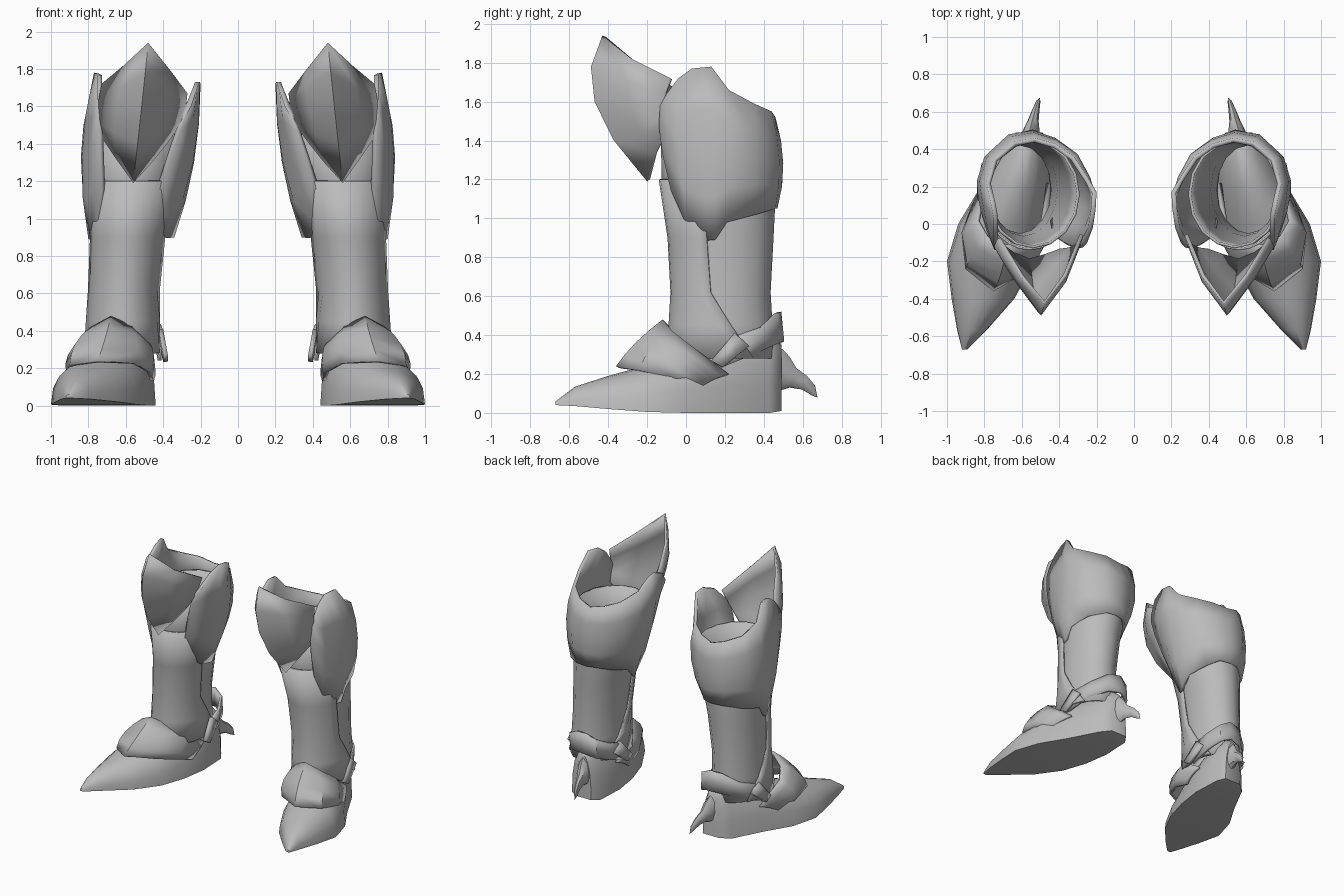
import bpy, math
from mathutils import Vector

steel = bpy.data.materials.new("grey_steel")
steel.diffuse_color = (0.5, 0.5, 0.5, 1)


def add_part(name, verts, faces, centre=None, thick=0.0, angle=40):
    """Mesh for the right boot, mirrored to make the left one."""
    mesh = bpy.data.meshes.new(name)
    mesh.from_pydata([tuple(v) for v in verts], [], faces)
    mesh.update()
    if centre:  # make the shell face away from its centre
        c = Vector(centre)
        if sum((p.center - c).normalized().dot(p.normal) * p.area for p in mesh.polygons) < 0:
            mesh.flip_normals()
    mesh.materials.append(steel)
    ob = bpy.data.objects.new(name, mesh)
    bpy.context.collection.objects.link(ob)
    bpy.ops.object.select_all(action='DESELECT')
    ob.select_set(True)
    bpy.context.view_layer.objects.active = ob
    bpy.ops.object.shade_smooth_by_angle(angle=math.radians(angle))
    if thick:
        s = ob.modifiers.new("Thickness", 'SOLIDIFY')
        s.thickness = thick
        s.offset = -1
    m = ob.modifiers.new("Other boot", 'MIRROR')
    m.use_mirror_merge = False
    return ob


def grid_faces(n, m, wrap=False):
    """Quads for n strips of m points each."""
    return [(i * m + j, (i + 1) % n * m + j, (i + 1) % n * m + j + 1, i * m + j + 1)
            for i in range(n if wrap else n - 1) for j in range(m - 1)]


def plate(name, columns, centre, thick=0.02, rows=5):
    """Curved armour plate; each column is a (top, middle, bottom) arc."""
    verts = []
    for top, mid, bot in columns:
        a, b, c = Vector(top), Vector(mid), Vector(bot)
        for r in range(rows):
            t = r / (rows - 1)
            verts.append(a * (1 - t) * (1 - 2 * t) + b * 4 * t * (1 - t) + c * t * (2 * t - 1))
    return add_part(name, verts, grid_faces(len(columns), rows), centre, thick)


# leg tube: z, centre x, centre y, radius x, radius y
RINGS = [(0.28, .62, .18, .19, .27), (0.45, .615, .185, .185, .26), (0.62, .61, .185, .182, .25),
         (0.9, .59, .185, .195, .265), (1.2, .56, .17, .235, .295), (1.45, .54, .16, .25, .29)]
N = 16
verts = [(cx + rx * math.cos(a), cy + ry * math.sin(a), z)
         for a in (2 * math.pi * i / N for i in range(N)) for z, cx, cy, rx, ry in RINGS]
add_part("leg_tube", verts, grid_faces(N, len(RINGS), True), (.58, .18, .8), 0.015)

# front greave, whose side seams sweep back toward the ankle
verts = []
seams = [.34, .23, .13, .11, .11]
for i in range(13):
    for (z, cx, cy, rx, ry), seam in zip(RINGS, seams):
        s = math.asin((seam - cy) / ry)
        a = -math.pi - s + (math.pi + 2 * s) * i / 12
        verts.append((cx + (rx + .015) * math.cos(a), cy + (ry + .015) * math.sin(a), z))
add_part("front_greave", verts, grid_faces(13, 5), (.58, .18, .8), 0.012)

# calf guard with a tall lobe on each side of the knee
outer_lobe = [((.75, -.10, 1.64), (.745, -.14, 1.48), (.73, -.08, 1.15)),
              ((.75, -.04, 1.72), (.79, -.03, 1.35), (.75, .0, .97)),
              ((.75, .03, 1.77), (.82, .07, 1.33), (.78, .09, .885)),
              ((.77, .13, 1.78), (.835, .15, 1.33), (.80, .15, .89)),
              ((.79, .22, 1.66), (.84, .23, 1.33), (.80, .21, .98))]
back = [((.75, .35, 1.59), (.80, .36, 1.32), (.76, .36, 1.02)),
        ((.64, .44, 1.55), (.67, .48, 1.30), (.64, .46, 1.05)),
        ((.53, .46, 1.52), (.54, .50, 1.28), (.55, .47, 1.05)),
        ((.42, .43, 1.54), (.42, .46, 1.28), (.47, .45, 1.05)),
        ((.32, .36, 1.57), (.31, .38, 1.30), (.41, .37, 1.02))]
inner_lobe = [((.24, .24, 1.63), (.25, .25, 1.30), (.35, .23, .98)),
              ((.20, .17, 1.72), (.235, .16, 1.30), (.34, .16, .90)),
              ((.205, .08, 1.73), (.24, .08, 1.30), (.38, .09, .895)),
              ((.22, -.02, 1.69), (.28, -.02, 1.35), (.43, .0, .96)),
              ((.25, -.10, 1.60), (.31, -.13, 1.47), (.42, -.07, 1.15))]
plate("calf_guard", outer_lobe + back + inner_lobe, (.54, .15, 1.3), 0.025)

# pointed knee guard
plate("knee_guard", [((.27, -.06, 1.67), (.30, -.12, 1.53), (.38, -.14, 1.40)),
                     ((.36, -.28, 1.79), (.38, -.30, 1.58), (.46, -.17, 1.30)),
                     ((.48, -.43, 1.94), (.515, -.47, 1.60), (.56, -.20, 1.19)),
                     ((.61, -.28, 1.82), (.65, -.29, 1.58), (.66, -.16, 1.33)),
                     ((.73, -.08, 1.72), (.75, -.12, 1.58), (.74, -.10, 1.45))], (.53, .2, 1.5))

# foot: y, inner x, outer x, sole height, top height
SECTIONS = [(.49, .49, .63, .01, .35), (.43, .45, .70, .0, .40), (.2, .44, .82, .0, .38),
            (.0, .47, .94, .0, .32), (-.2, .53, 1.0, .005, .245), (-.4, .64, .975, .02, .19),
            (-.57, .79, .945, .035, .135), (-.67, .89, .92, .04, .06)]
M = 11
verts = []
for y, xl, xr, z0, z1 in SECTIONS:
    for j in range(M):
        a = math.pi * j / (M - 1)
        verts.append(((xl + xr) / 2 + (xr - xl) / 2 * math.cos(a), y,
                      z0 + (z1 - z0) * math.sin(a) ** 0.85))
n = len(SECTIONS)
faces = grid_faces(n, M)
faces += [(i * M, i * M + M - 1, (i + 1) * M + M - 1, (i + 1) * M) for i in range(n - 1)]
faces += [tuple(range(M)), tuple(reversed(range((n - 1) * M, n * M)))]
add_part("foot", verts, faces, (.68, 0, .15), angle=50)

# chevron plate over the instep
plate("instep_guard", [((.45, .22, .22), (.44, .14, .18), (.45, .07, .13)),
                       ((.48, .02, .35), (.45, -.05, .27), (.47, -.08, .18)),
                       ((.57, -.07, .43), (.54, -.20, .34), (.55, -.24, .225)),
                       ((.68, -.12, .48), (.71, -.26, .36), (.75, -.36, .24)),
                       ((.79, -.07, .42), (.87, -.18, .33), (.90, -.24, .22)),
                       ((.84, .02, .35), (.91, -.03, .27), (.92, -.06, .18)),
                       ((.80, .22, .20), (.85, .14, .17), (.88, .06, .12))], (.67, .1, .15))

# cuff around the heel
cuff = [((.80, .27, .40), (.82, .20, .24)), ((.75, .39, .44), (.76, .37, .31)),
        ((.64, .47, .51), (.65, .48, .36)), ((.54, .49, .52), (.54, .505, .37)),
        ((.46, .46, .48), (.46, .47, .34)), ((.41, .36, .43), (.42, .36, .30)),
        ((.40, .27, .40), (.41, .20, .24))]
plate("heel_cuff", [(t, (Vector(t) + Vector(b)) / 2, b) for t, b in cuff], (.61, .2, .38), 0.02, 3)

# small slanted clips on both sides of the ankle
for name, x_top, x_low in (("outer_clip", .815, .84), ("inner_clip", .40, .375)):
    cols = [(Vector((x_top, .25, .41)), Vector((x_low, .13, .27))),
            (Vector((x_top, .325, .345)), Vector((x_low, .19, .235)))]
    plate(name, [(t, (t + b) / 2, b) for t, b in cols], (.61, .23, .32), 0.025, 3)

# curved heel spur: centre, half width, half height
spur = [((.56, .45, .205), .05, .125), ((.55, .50, .20), .045, .09), ((.54, .55, .18), .03, .05),
        ((.525, .61, .155), .02, .035), ((.512, .655, .115), .012, .025), ((.505, .675, .08), .001, .001)]
K = 8
verts = [(c[0] + w * math.cos(2 * math.pi * i / K), c[1] + h * .35 * math.sin(2 * math.pi * i / K),
          c[2] + h * math.sin(2 * math.pi * i / K)) for i in range(K) for c, w, h in spur]
add_part("heel_spur", verts, grid_faces(K, len(spur), True), (.54, .53, .18))
